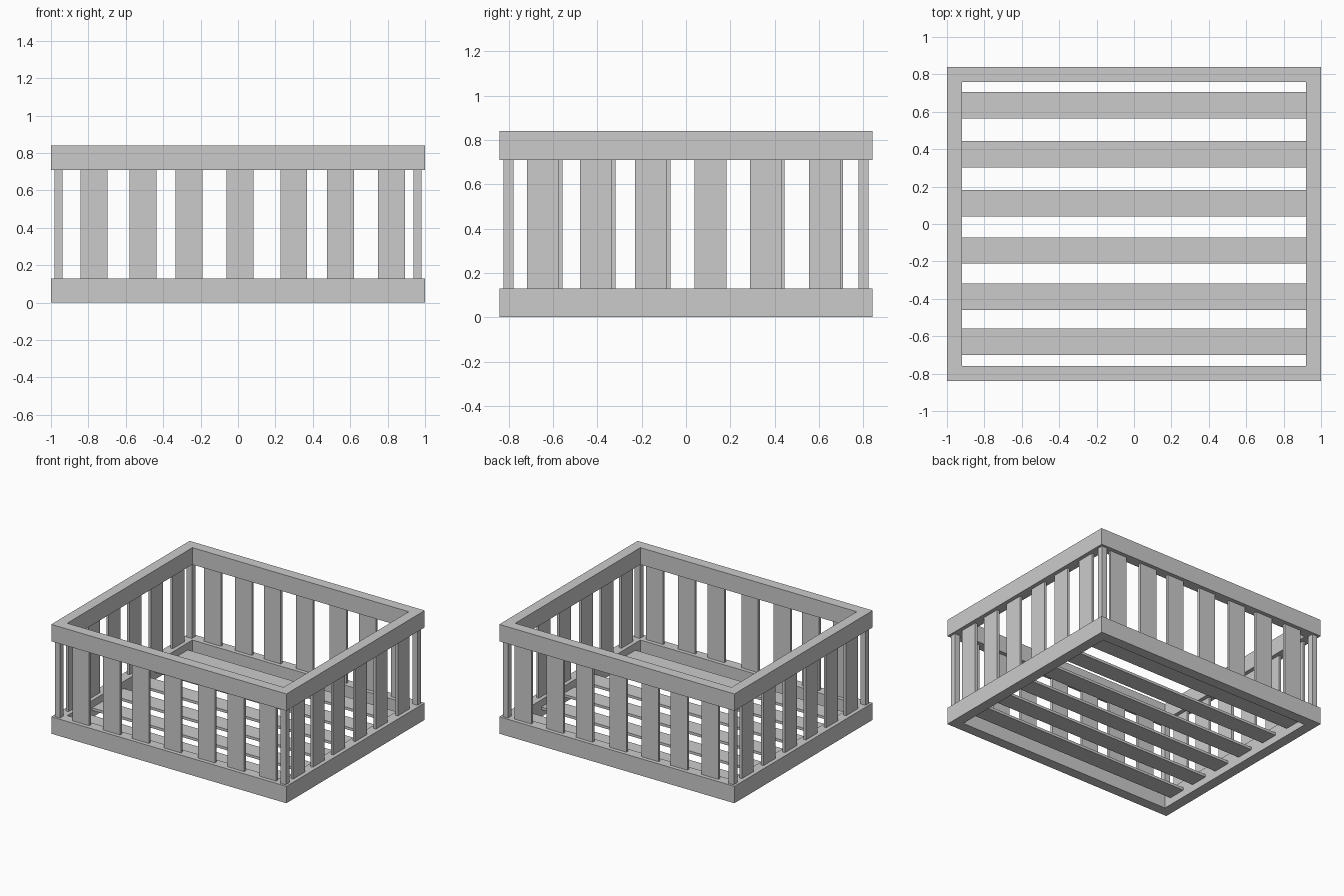
import bpy, bmesh

if "Cube" in bpy.data.objects:
    bpy.data.objects.remove(bpy.data.objects["Cube"])


def box(name, center, size):
    bm = bmesh.new()
    bmesh.ops.create_cube(bm, size=1)
    for v in bm.verts:
        v.co = [c + p * s for c, p, s in zip(center, v.co, size)]
    finish(name, bm)


def finish(name, bm):
    bmesh.ops.recalc_face_normals(bm, faces=bm.faces)
    me = bpy.data.meshes.new(name)
    bm.to_mesh(me)
    bm.free()
    bpy.context.collection.objects.link(bpy.data.objects.new(name, me))


def rim(name, z0, z1, x=1.0, y=0.84, wall=0.08):
    # rectangular ring: outer and inner loops at two heights
    bm = bmesh.new()
    loops = []
    for inset, z in ((0, z0), (0, z1), (wall, z1), (wall, z0)):
        a, b = x - inset, y - inset
        loops.append([bm.verts.new((sx * a, sy * b, z))
                      for sx, sy in ((-1, -1), (1, -1), (1, 1), (-1, 1))])
    for k in range(4):
        p, q = loops[k], loops[(k + 1) % 4]
        for i in range(4):
            j = (i + 1) % 4
            bm.faces.new((p[i], p[j], q[j], q[i]))
    finish(name, bm)


RAIL, TOP, GAP = 0.13, 0.84, 0.71
MID, HEIGHT = (RAIL + GAP) / 2, GAP - RAIL
WIDTH, THICK = 0.144, 0.02

# Bottom and top frames
rim("bottom_frame", 0, RAIL)
rim("top_frame", GAP, TOP)

# Corner posts
for sx in (-1, 1):
    for sy in (-1, 1):
        box("corner_post", (sx * 0.96, sy * 0.80, MID), (0.044, 0.044, HEIGHT))

# Front and back slats
for x in (-0.77, -0.507, -0.262, 0.011, 0.298, 0.548, 0.82):
    for name, y in (("front_slat", -0.80), ("back_slat", 0.80)):
        box(name, (x, y, MID), (WIDTH, THICK, HEIGHT))

# Right side slats
for y in (-0.644, -0.405, -0.157, 0.11, 0.361, 0.627):
    box("right_slat", (0.96, y, MID), (THICK, WIDTH, HEIGHT))

# Left side slats and floor slats share the same spacing
for y in (-0.63, -0.389, -0.142, 0.111, 0.373, 0.635):
    box("left_slat", (-0.96, y, MID), (THICK, WIDTH, HEIGHT))
    box("floor_slat", (0, y, 0.065), (1.84, WIDTH - 0.003, THICK))
